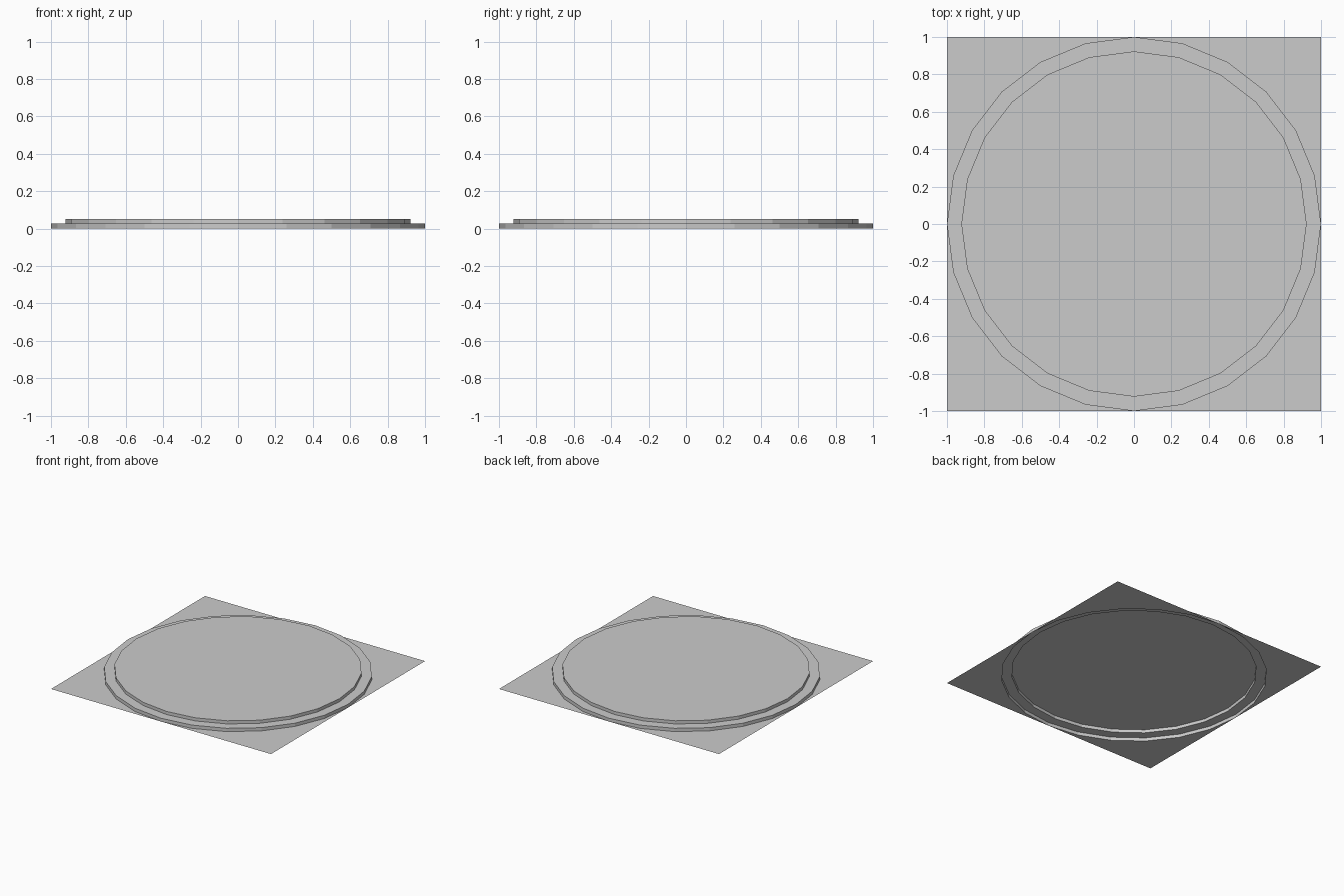
import bpy, bmesh, math

if "Cube" in bpy.data.objects:
    bpy.data.objects.remove(bpy.data.objects["Cube"])

SIDES = 24
R_OUT, R_IN = 1.0, 0.923
STEP, TOP = 0.027, 0.053

bm = bmesh.new()


def ring(r, z):
    return [bm.verts.new((r * math.cos(2 * math.pi * i / SIDES),
                          r * math.sin(2 * math.pi * i / SIDES), z))
            for i in range(SIDES)]


def bridge(a, b):
    for i in range(SIDES):
        j = (i + 1) % SIDES
        bm.faces.new((a[i], a[j], b[j], b[i]))


# Stepped round platform, open underneath
rings = [ring(R_OUT, 0), ring(R_OUT, STEP), ring(R_IN, STEP), ring(R_IN, TOP)]
for lower, upper in zip(rings, rings[1:]):
    bridge(lower, upper)
bm.faces.new(rings[-1])

# Flat corners that fill the square around the circle
quarter = SIDES // 4
for q, (x, y) in enumerate([(1, 1), (-1, 1), (-1, -1), (1, -1)]):
    corner = bm.verts.new((x, y, 0))
    for i in range(q * quarter, (q + 1) * quarter):
        bm.faces.new((corner, rings[0][(i + 1) % SIDES], rings[0][i]))

mesh = bpy.data.meshes.new("stepped_round_platform")
bm.to_mesh(mesh)
bm.free()
obj = bpy.data.objects.new("stepped_round_platform", mesh)
bpy.context.collection.objects.link(obj)
